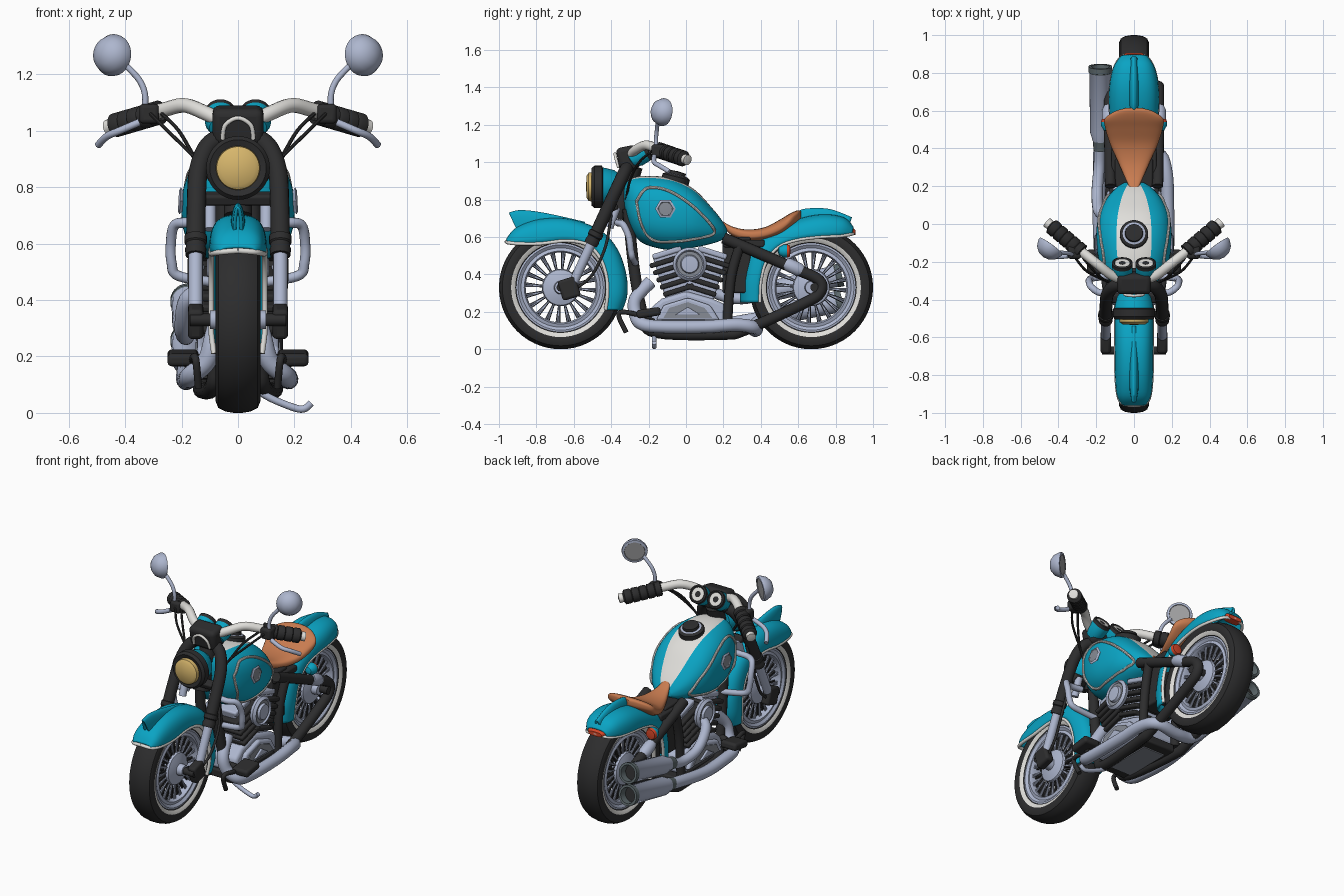
import bpy, bmesh, math
from mathutils import Vector, Matrix

if "Cube" in bpy.data.objects:
    bpy.data.objects.remove(bpy.data.objects["Cube"])

COL = {"teal": (.003, .37, .55), "black": (.026, .026, .027), "chrome": (.42, .47, .62), "cream": (.74, .73, .70), "glass": (.34, .34, .35),
       "gold": (.68, .47, .15), "leather": (.58, .20, .08), "red": (.65, .06, .02), "steel": (.11, .14, .15), "grey": (.24, .26, .30)}
MATS = {}
for k, c in COL.items():
    MATS[k] = bpy.data.materials.new(k)
    MATS[k].diffuse_color = (*c, 1)


def finish(name, bm, mats, mirror=False, solid=0, bevel=0):
    bmesh.ops.remove_doubles(bm, verts=bm.verts, dist=1e-5)
    bmesh.ops.recalc_face_normals(bm, faces=bm.faces)
    me = bpy.data.meshes.new(name)
    bm.to_mesh(me)
    bm.free()
    for m in mats:
        me.materials.append(MATS[m])
    ob = bpy.data.objects.new(name, me)
    bpy.context.collection.objects.link(ob)
    if solid:
        md = ob.modifiers.new("shell", 'SOLIDIFY')
        md.thickness, md.offset = solid, 0
    if bevel:
        md = ob.modifiers.new("bevel", 'BEVEL')
        md.width, md.segments = bevel, 3
    if mirror:
        ob.modifiers.new("mirror", 'MIRROR')
    return ob


def spline(rows, n=6):
    """Catmull-Rom interpolation of tuples."""
    out, m = [], len(rows) - 1
    for i in range(m):
        a, b, c, d = (rows[min(max(k, 0), m)] for k in (i - 1, i, i + 1, i + 2))
        for s in range(n):
            t = s / n
            out.append(tuple(.5 * (2*q + (r - p)*t + (2*p - 5*q + 4*r - u)*t*t + (3*q - p - 3*r + u)*t**3)
                             for p, q, r, u in zip(a, b, c, d)))
    return out + [rows[-1]]


def loft(name, rings, mats, closed=True, pick=None, **kw):
    bm = bmesh.new()
    V = [[bm.verts.new(p) for p in r] for r in rings]
    n = len(V[0])
    for i in range(len(V) - 1):
        for j in range(n if closed else n - 1):
            k = (j + 1) % n
            f = bm.faces.new((V[i][j], V[i][k], V[i+1][k], V[i+1][j]))
            if pick:
                f.material_index = pick(j)
    if closed:
        bm.faces.new(V[0])
        bm.faces.new(V[-1])
    return finish(name, bm, mats, **kw)


def tube(name, pts, r, mat, mirror=False, n=6, seg=14):
    P = [Vector(p) for p in spline(pts, n)]
    rings, u = [], Vector((.31, .52, .79))
    for i, p in enumerate(P):
        t = (P[min(i + 1, len(P) - 1)] - P[max(i - 1, 0)]).normalized()
        u = (u - t * u.dot(t)).normalized()
        v = t.cross(u)
        rings.append([p + r * (u * math.cos(a) + v * math.sin(a)) for a in (2*math.pi*k/seg for k in range(seg))])
    return loft(name, rings, [mat], mirror=mirror)


def lathe(name, prof, origin, axis, seg=36, mirror=False):
    """prof: (radius, height along axis, colour of the band that follows)."""
    q, mats = Vector(axis).to_track_quat('Z', 'Y'), sorted({p[2] for p in prof})
    bm = bmesh.new()
    V = [[bm.verts.new(Vector(origin) + q @ Vector((r*math.cos(a), r*math.sin(a), h)))
          for a in (2*math.pi*k/seg for k in range(seg))] for r, h, _ in prof]
    for i in range(len(V) - 1):
        for j in range(seg):
            k = (j + 1) % seg
            bm.faces.new((V[i][j], V[i][k], V[i+1][k], V[i+1][j])).material_index = mats.index(prof[i][2])
    return finish(name, bm, mats, mirror)


def box(name, loc, size, mat, rx=0, bevel=.01, mirror=False):
    bm = bmesh.new()
    M = Matrix.Translation(loc) @ Matrix.Rotation(rx, 4, 'X') @ Matrix.Diagonal((*size, 1))
    bmesh.ops.create_cube(bm, size=1, matrix=M)
    return finish(name, bm, [mat], mirror, bevel=bevel)


def prism(name, yz, x0, x1, mat, bevel=.01):
    return loft(name, [[(x, y, z) for y, z in yz] for x in (x0, x1)], [mat], bevel=bevel)


# Wheels: half a tyre profile mirrored, with white wall, rim, hub and two layers of spokes
for wn, wy in (("front", -.67), ("rear", .67)):
    lathe(wn + "_tyre", [(.22, 0, "black"), (.235, .055, "black"), (.243, .064, "cream"), (.265, .073, "black"), (.29, .079, "black"),
          (.312, .07, "black"), (.325, .045, "black"), (.33, .015, "black"), (.33, 0, "black")], (0, wy, .33), (1, 0, 0), 56, True)
    lathe(wn + "_rim", [(.19, 0, "chrome"), (.187, .04, "chrome"), (.195, .056, "chrome"), (.212, .05, "chrome"), (.228, .062, "chrome"),
          (.238, .06, "chrome"), (.236, .04, "chrome")], (0, wy, .33), (1, 0, 0), 56, True)
    lathe(wn + "_hub", [(0, .10, "chrome"), (.032, .10, "chrome"), (.036, .065, "chrome"), (.065, .06, "chrome"), (.095, .05, "chrome"),
          (.1, .035, "chrome"), (.055, .03, "chrome"), (.055, 0, "chrome")], (0, wy, .33), (1, 0, 0), mirror=True)
    for mat, x, rad in (("chrome", .036, .005), ("black", .015, .007)):
        bm = bmesh.new()
        for k in range(40):
            a, b = 2*math.pi*k/40, 2*math.pi*(k + (.7 if k % 2 else -.7))/40
            p = Vector((x, wy + .05*math.cos(a), .33 + .05*math.sin(a)))
            q = Vector((x, wy + .19*math.cos(b), .33 + .19*math.sin(b)))
            d = q - p
            bmesh.ops.create_cone(bm, segments=6, radius1=rad, radius2=rad, depth=d.length,
                                  matrix=Matrix.Translation((p + q)/2) @ d.to_track_quat('Z', 'Y').to_matrix().to_4x4())
        finish("%s_spokes_%s" % (wn, mat), bm, [mat], True)


# Fenders: rows are lower edge y,z, ridge y,z, half width
def fender(name, rows, e=.7, solid=.012):
    rings = []
    for ly, lz, oy, oz, w in spline(rows, 5):
        ring = []
        for k in range(25):
            t = math.pi * (k/24 - .5)
            s, c = math.sin(t), max(math.cos(t), 0) ** e
            ring.append((w*math.copysign(abs(s)**e, s), ly + (oy - ly)*c, lz + (oz - lz)*c))
        rings.append(ring)
    loft(name, rings, ["teal"], closed=False, solid=solid)


ff = [(-.95, .57, -.957, .585, .06), (-.90, .565, -.905, .645, .085), (-.78, .565, -.78, .69, .095), (-.64, .58, -.62, .69, .095),
      (-.53, .56, -.46, .63, .095), (-.46, .49, -.37, .53, .095), (-.425, .39, -.325, .4, .095), (-.42, .29, -.32, .29, .095), (-.43, .21, -.345, .21, .085)]
rf = [(.395, .25, .295, .25, .11), (.4, .36, .3, .37, .12), (.43, .47, .34, .51, .122), (.5, .55, .42, .60, .122),
      (.6, .585, .57, .68, .125), (.72, .6, .72, .715, .125), (.82, .605, .84, .70, .105), (.885, .615, .892, .65, .065)]
fender("front_fender", ff)
fender("rear_fender", rf)
fender("front_fender_crest", [(-.90, .63, -.945, .725, .012), (-.86, .66, -.88, .738, .018), (-.75, .67, -.75, .722, .018), (-.55, .66, -.54, .675, .01)], 1)
fender("rear_fender_crest", [(.58, .66, .59, .70, .012), (.63, .68, .62, .742, .018), (.75, .69, .76, .745, .02), (.87, .65, .885, .70, .014)], 1)
tube("front_fender_trim", [(0, -.96, .575)] + [(r[4], r[0], r[1]) for r in ff], .01, "cream", True)
tube("rear_fender_trim", [(r[4], r[0], r[1]) for r in rf] + [(0, .897, .625)], .009, "cream", True)


# Tank and seat: rows are y, top z, bottom z, half width
def body(name, rows, mats, e, pick=None):
    D = spline(rows, 5)
    rings = []
    for y, zt, zb, w in D:
        A = [2*math.pi*k/48 for k in range(48)]
        f = lambda v: math.copysign(abs(v)**e, v)
        rings.append([(w*f(math.sin(a)), y, (zt + zb)/2 + (zt - zb)/2*f(math.cos(a))) for a in A])
    loft(name, rings, mats, pick=pick)
    return D


T = body("fuel_tank", [(-.335, .86, .80, .04), (-.31, .905, .68, .115), (-.25, .925, .58, .165), (-.15, .925, .54, .195),
         (-.05, .905, .53, .2), (.05, .85, .545, .185), (.14, .755, .565, .14), (.195, .685, .585, .09), (.22, .64, .605, .05)],
         ["teal", "cream"], .8, lambda j: int(j < 3 or j > 44))


def tank_x(y, z):
    _, zt, zb, w = min(T, key=lambda r: abs(r[0] - y))
    h = min(abs(z - (zt + zb)/2)/((zt - zb)/2), .97)
    return w*(1 - h**2.5)**.4


outline = [(-.265, .79), (-.21, .86), (-.1, .85), (.03, .77), (.13, .67), (.15, .62), (.08, .595), (-.06, .575), (-.18, .585), (-.24, .67), (-.265, .79)]
tube("tank_outline", [(tank_x(y, z) + .003, y, z) for y, z in spline(outline, 3)], .008, "cream", True, 3, 8)
lathe("tank_badge", [(.03, 0, "chrome"), (.055, .02, "chrome"), (.042, .026, "grey"), (.036, .022, "grey"), (0, .024, "grey")],
      (.185, -.11, .75), (1, 0, .05), 6, True)
lathe("fuel_cap", [(.075, -.03, "black"), (.075, .012, "black"), (.06, .022, "chrome"), (.048, .024, "black"), (.046, .04, "black"), (0, .043, "black")],
      (0, -.055, .91), (0, .25, 1))
body("seat", [(.195, .685, .655, .025), (.25, .655, .605, .05), (.33, .64, .58, .085), (.42, .652, .585, .125), (.5, .692, .61, .15),
     (.555, .725, .65, .155), (.595, .742, .68, .105), (.615, .738, .70, .04)], ["leather"], .72)
box("under_seat_box", (0, .27, .45), (.2, .15, .3), "black")
box("seat_base", (0, .31, .565), (.24, .22, .04), "black")

# Headlight
lathe("headlight", [(0, 0, "teal"), (.06, .01, "teal"), (.09, .05, "teal"), (.104, .11, "black"), (.113, .115, "black"), (.113, .155, "black"),
      (.1, .17, "black"), (.078, .163, "gold"), (.076, .185, "gold"), (.06, .196, "gold"), (0, .2, "gold")], (0, -.335, .868), (0, -1, 0))

# Fork, steering head, axles
tube("fork_upper", [(.05, -.31, .98), (.105, -.33, .945), (.14, -.37, .86), (.148, -.43, .73), (.15, -.485, .61)], .034, "black", True)
lathe("fork_boot", [(.03, 0, "black"), (.04, .005, "black"), (.04, .03, "black"), (.035, .035, "black"), (.035, .05, "black"),
      (.038, .055, "black"), (.036, .08, "black"), (0, .08, "black")], (.15, -.475, .63), (0, -.45, -.89), 20, True)
tube("fork_lower", [(.15, -.5, .58), (.15, -.6, .36)], .026, "chrome", True)
box("fork_foot", (.15, -.625, .325), (.055, .1, .11), "black", .3, .015, True)
tube("front_axle", [(-.17, -.67, .33), (.17, -.67, .33)], .022, "black")
tube("rear_axle", [(-.15, .69, .33), (.15, .69, .33)], .025, "black")
tube("steering_head", [(0, -.28, .98), (0, -.37, .7)], .05, "black")
box("fork_clamp", (0, -.39, .76), (.26, .05, .04), "black", .4)
tube("fork_strut", [(.1, -.37, .76), (.1, -.41, .65)], .022, "chrome", True)
tube("brake_hose", [(.14, -.4, .72), (.17, -.43, .55), (.165, -.5, .40), (.15, -.58, .33)], .008, "black", True)

# Handlebar, grips, levers, mirrors, gauges
box("handlebar_clamp", (0, -.31, 1.02), (.18, .11, .13), "black", .2, .025)
tube("clamp_arch", [(-.055, -.36, .97), (-.045, -.375, 1.02), (0, -.38, 1.045), (.045, -.375, 1.02), (.055, -.36, .97)], .008, "cream")
tube("handlebar", [(.05, -.3, 1.03), (.12, -.27, 1.065), (.19, -.215, 1.09), (.26, -.16, 1.075), (.34, -.1, 1.05)], .026, "cream", True)
ga, gb = Vector((.275, -.15, 1.066)), Vector((.46, .008, 1.012))
ribs = [(.03, 0, "black")]
for k in range(5):
    ribs += [(.043, k*.045 + .004, "black"), (.043, k*.045 + .035, "black"), (.036, k*.045 + .04, "black")]
lathe("grip", ribs + [(.026, .225, "cream"), (.028, .25, "cream"), (0, .255, "cream")], ga, gb - ga, 20, True)
box("switch_block", (.315, -.15, 1.06), (.07, .07, .07), "black", 0, .015, True)
tube("hand_lever", [(.495, -.09, .95), (.465, -.14, .98), (.42, -.17, 1.0), (.35, -.17, 1.03)], .013, "chrome", True)
tube("mirror_stem", [(.33, -.16, 1.08), (.33, -.16, 1.13), (.35, -.155, 1.18), (.40, -.15, 1.235)], .011, "chrome", True)
lathe("mirror", [(0, -.062, "chrome"), (.035, -.054, "chrome"), (.06, -.034, "chrome"), (.075, 0, "chrome"), (.073, .012, "chrome"),
      (.06, .014, "glass"), (.058, .01, "glass"), (0, .01, "glass")], (.445, -.125, 1.268), (-.58, .8, -.1), 32, True)
lathe("gauge", [(0, -.05, "teal"), (.04, -.04, "teal"), (.055, 0, "teal"), (.055, .045, "black"), (.055, .065, "black"), (.046, .07, "black"),
      (.04, .064, "cream"), (.018, .064, "black"), (0, .064, "black")], (.062, -.26, 1.03), (0, .84, .54), 28, True)
for k, x in enumerate((.27, .31)):
    tube("cable_%d" % k, [(x, -.18, 1.06), (x - .06, -.25, 1.0), (.15, -.3, .9), (.08, -.32, .8)], .007, "black", True, 6, 8)

# Frame
tube("frame_loop", [(.05, -.31, .75), (.06, -.28, .45), (.075, -.23, .18), (.09, -.16, .09), (.125, .2, .08), (.13, .32, .105), (.13, .62, .24),
     (.13, .715, .30), (.13, .71, .37), (.13, .56, .44), (.125, .2, .595)], .03, "black", True)
tube("seat_post", [(.13, .29, .56), (.12, .24, .38), (.12, .22, .12)], .026, "black", True)
box("skid_pan", (0, .03, .095), (.2, .42, .05), "black")
box("skid_plate", (0, .03, .068), (.15, .3, .008), "grey", 0, 0)
lathe("rear_shock", [(0, 0, "chrome"), (.03, 0, "chrome"), (.036, .02, "chrome"), (.036, .08, "chrome"), (.028, .1, "chrome"), (0, .1, "chrome")],
      (.133, .53, .46), (0, .9, -.42), 20, True)

# Engine: finned twin cylinders, crankcase and covers
for side, a in (("front", -1), ("rear", 1)):
    d = Vector((0, a*math.sin(.3), math.cos(.3)))
    base = Vector((0, .02 + a*.03, .22))
    box(side + "_cylinder", base + d*.19, (.2, .16, .26), "chrome", -a*.3)
    for k in range(5):
        box("%s_fin_%d" % (side, k), base + d*(.1 + .042*k), (.26, .17 + .012*k, .026), "black", -a*.3, .009)
    box(side + "_cylinder_head", base + d*.31, (.22, .16, .03), "chrome", -a*.3)
lathe("air_cleaner", [(.03, 0, "chrome"), (.085, .03, "chrome"), (.09, .05, "chrome"), (.075, .065, "chrome"), (.068, .055, "grey"), (.05, .055, "chrome"),
      (.045, .07, "chrome"), (0, .073, "chrome")], (.1, .02, .455), (1, 0, 0), 32, True)
prism("crankcase", [(-.19, .13), (-.19, .22), (-.13, .27), (0, .31), (.14, .27), (.21, .24), (.21, .13)], -.12, .12, "chrome", .02)
for s in (1, -1):
    prism("engine_cover", [(-.16, .155), (-.12, .235), (.01, .275), (.13, .235), (.18, .155)], s*.11, s*.145, "chrome", .012)
    prism("engine_cover_inset", [(-.12, .168), (-.09, .22), (.01, .252), (.1, .22), (.14, .168)], s*.143, s*.15, "grey", 0)
    prism("engine_cover_boss", [(-.06, .182), (.01, .225), (.08, .182)], s*.145, s*.16, "chrome", .005)

# Exhaust pipes and twin mufflers on the left
tube("crossover_pipe", [(.06, -.19, .36), (.085, -.27, .27), (.11, -.27, .185), (.165, -.235, .135), (.178, -.13, .12), (.178, .1, .12), (.17, .27, .13),
     (.13, .37, .115), (0, .37, .1), (-.12, .36, .12), (-.18, .42, .17)], .035, "chrome")
tube("left_pipe", [(-.06, -.19, .36), (-.085, -.27, .27), (-.11, -.27, .185), (-.165, -.235, .135), (-.178, -.13, .12), (-.185, .1, .12), (-.18, .42, .17)], .035, "chrome")
tube("upper_pipe", [(-.1, .05, .45), (-.18, .06, .40), (-.195, .16, .30), (-.185, .3, .27), (-.18, .42, .3)], .03, "chrome")
for nm, z0, z1 in (("upper", .295, .40), ("lower", .165, .26)):
    lathe(nm + "_muffler", [(0, 0, "steel"), (.036, 0, "steel"), (.04, .05, "chrome"), (.055, .1, "chrome"), (.058, .42, "steel"),
          (.062, .425, "steel"), (.062, .455, "steel"), (.048, .455, "steel"), (.045, .41, "black"), (0, .41, "black")],
          (-.178, .39, z0), (0, .45, z1 - z0), 28)

# Crash bars, foot rests, pedals, kickstand
tube("crash_bar", [(.09, -.36, .68), (.175, -.365, .675), (.225, -.335, .665), (.238, -.305, .60), (.235, -.295, .53), (.21, -.285, .485), (.06, -.27, .46)], .018, "chrome", True)
box("foot_rest", (.195, -.2, .195), (.11, .13, .045), "black", .15, .015, True)
tube("foot_rest_arm", [(.07, -.23, .2), (.19, -.2, .18)], .02, "black", True)
tube("foot_pedal", [(.15, -.17, .15), (.16, -.28, .19), (.15, -.36, .19), (.14, -.32, .09)], .013, "black", True)
tube("kickstand", [(.07, -.17, .08), (.12, -.17, .05), (.2, -.17, .018), (.235, -.17, .015), (.26, -.17, .035)], .013, "chrome")

# Rear lights
lathe("indicator", [(0, 0, "teal"), (.02, .006, "teal"), (.034, .03, "teal"), (.036, .05, "red"), (.03, .065, "red"), (0, .07, "red")],
      (.14, .49, .525), (0, 1, 0), 24, True)
body("tail_light", [(.86, .64, .61, .05), (.885, .65, .61, .06), (.905, .638, .612, .045)], ["red"], .6)

# Smooth shading with sharp edges kept
for ob in bpy.context.scene.objects:
    ob.select_set(True)
    bpy.context.view_layer.objects.active = ob
bpy.ops.object.shade_smooth_by_angle(angle=math.radians(38))

for m in bpy.data.materials:
    if m.users and not m.is_grease_pencil:
        m.use_nodes = True
        m.node_tree.nodes["Principled BSDF"].inputs["Base Color"].default_value = m.diffuse_color
